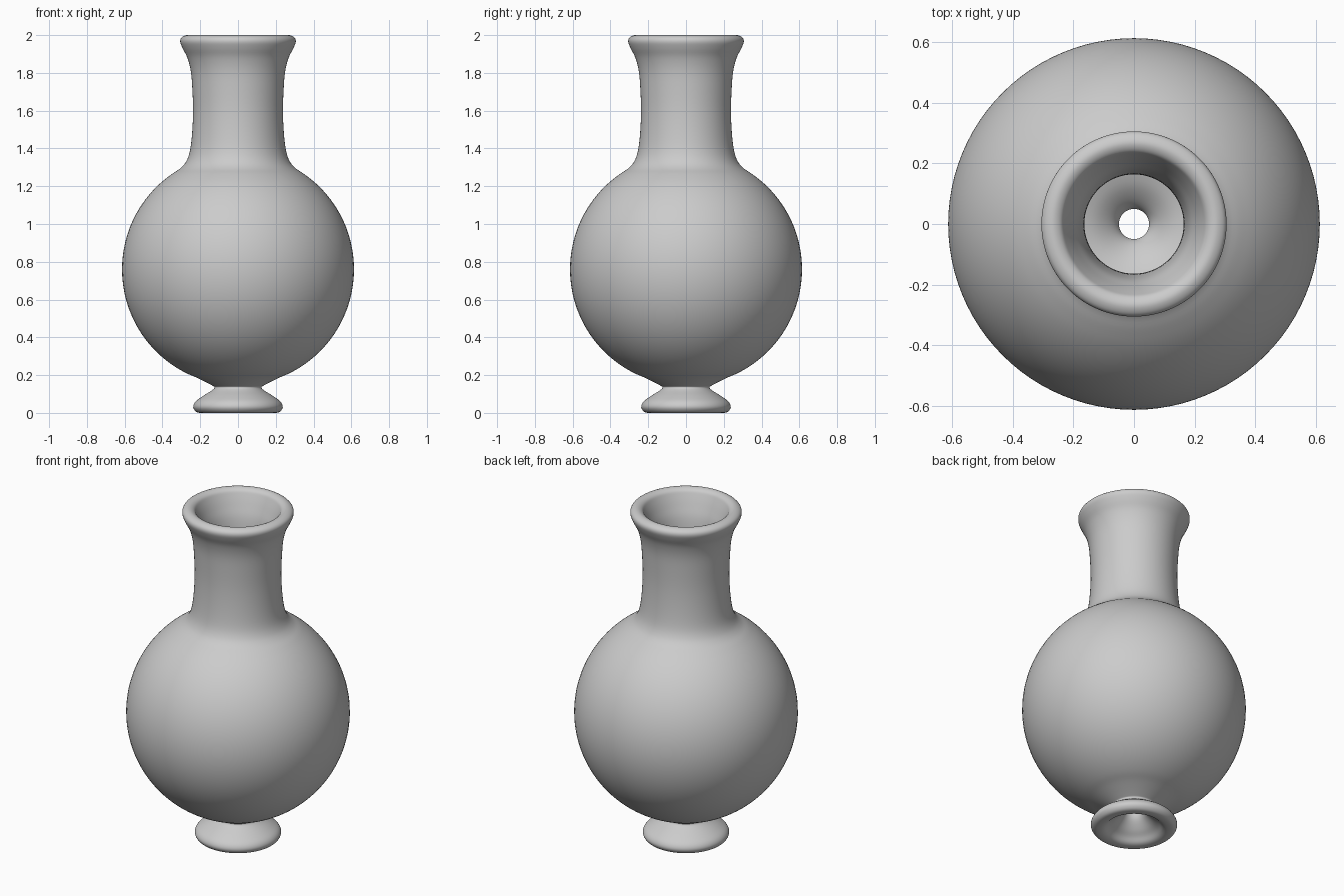
import bpy, bmesh, math
from mathutils import Vector

if "Cube" in bpy.data.objects:
    bpy.data.objects.remove(bpy.data.objects["Cube"], do_unlink=True)

SIDES = 96
CENTRE = 0.76      # height of the round belly's centre


def belly(radius, z_low, z_high, n=20):
    """Arc of the round belly, from bottom to top, as (radius, height)."""
    a = math.asin((z_low - CENTRE) / radius)
    b = math.asin((z_high - CENTRE) / radius)
    angles = [a + (b - a) * i / n for i in range(n + 1)]
    return [(radius * math.cos(t), CENTRE + radius * math.sin(t)) for t in angles]


def smooth_loop(points, steps=4):
    """Closed Catmull-Rom curve through the points."""
    pts = [Vector(p) for p in points]
    n, out = len(pts), []
    for i in range(n):
        p0, p1, p2, p3 = (pts[(i + k) % n] for k in (-1, 0, 1, 2))
        for s in range(steps):
            t = s / steps
            out.append(0.5 * (2 * p1 + (p2 - p0) * t
                              + (2 * p0 - 5 * p1 + 4 * p2 - p3) * t ** 2
                              + (3 * p1 - p0 - 3 * p2 + p3) * t ** 3))
    return out


# Wall cross-section: outside going up, over the lip, inside going down
foot_outer = [(0.19, 0), (0.22, 0.005), (0.237, 0.03), (0.225, 0.06),
              (0.185, 0.09), (0.14, 0.118), (0.124, 0.135), (0.14, 0.147)]
neck_outer = [(0.305, 1.295), (0.275, 1.33), (0.255, 1.385), (0.243, 1.48),
              (0.238, 1.6), (0.242, 1.72), (0.25, 1.81), (0.268, 1.88), (0.293, 1.93)]
lip = [(0.306, 1.965), (0.298, 1.988), (0.27, 2.0), (0.243, 1.99), (0.228, 1.965)]
neck_inner = [(0.205, 1.91), (0.182, 1.84), (0.169, 1.73), (0.164, 1.6),
              (0.168, 1.46), (0.183, 1.35), (0.215, 1.28), (0.25, 1.235)]
foot_inner = [(0.13, 0.23), (0.085, 0.198), (0.057, 0.165), (0.05, 0.135),
              (0.063, 0.1), (0.1, 0.06), (0.135, 0.033), (0.162, 0.008)]

section = (foot_outer + belly(0.614, 0.185, 1.265) + neck_outer + lip
           + neck_inner + belly(0.54, 0.255, 1.21)[::-1] + foot_inner)

# Revolve the section into a hollow vase, open through the foot
bm = bmesh.new()
verts = [bm.verts.new((r, 0, z)) for r, z in smooth_loop(section)]
edges = [bm.edges.new((v, verts[(i + 1) % len(verts)])) for i, v in enumerate(verts)]
bmesh.ops.spin(bm, geom=verts + edges, cent=(0, 0, 0), axis=(0, 0, 1),
               angle=math.tau, steps=SIDES, use_merge=True)
bmesh.ops.remove_doubles(bm, verts=bm.verts, dist=0.0001)
bmesh.ops.recalc_face_normals(bm, faces=bm.faces)
for face in bm.faces:
    face.smooth = True
mesh = bpy.data.meshes.new("vase")
bm.to_mesh(mesh)
bm.free()
vase = bpy.data.objects.new("vase", mesh)
bpy.context.collection.objects.link(vase)

# Plain grey clay
clay = bpy.data.materials.new("grey_clay")
clay.use_nodes = True
colour = (0.6, 0.6, 0.6, 1)
clay.diffuse_color = colour
clay.node_tree.nodes["Principled BSDF"].inputs["Base Color"].default_value = colour
mesh.materials.append(clay)
